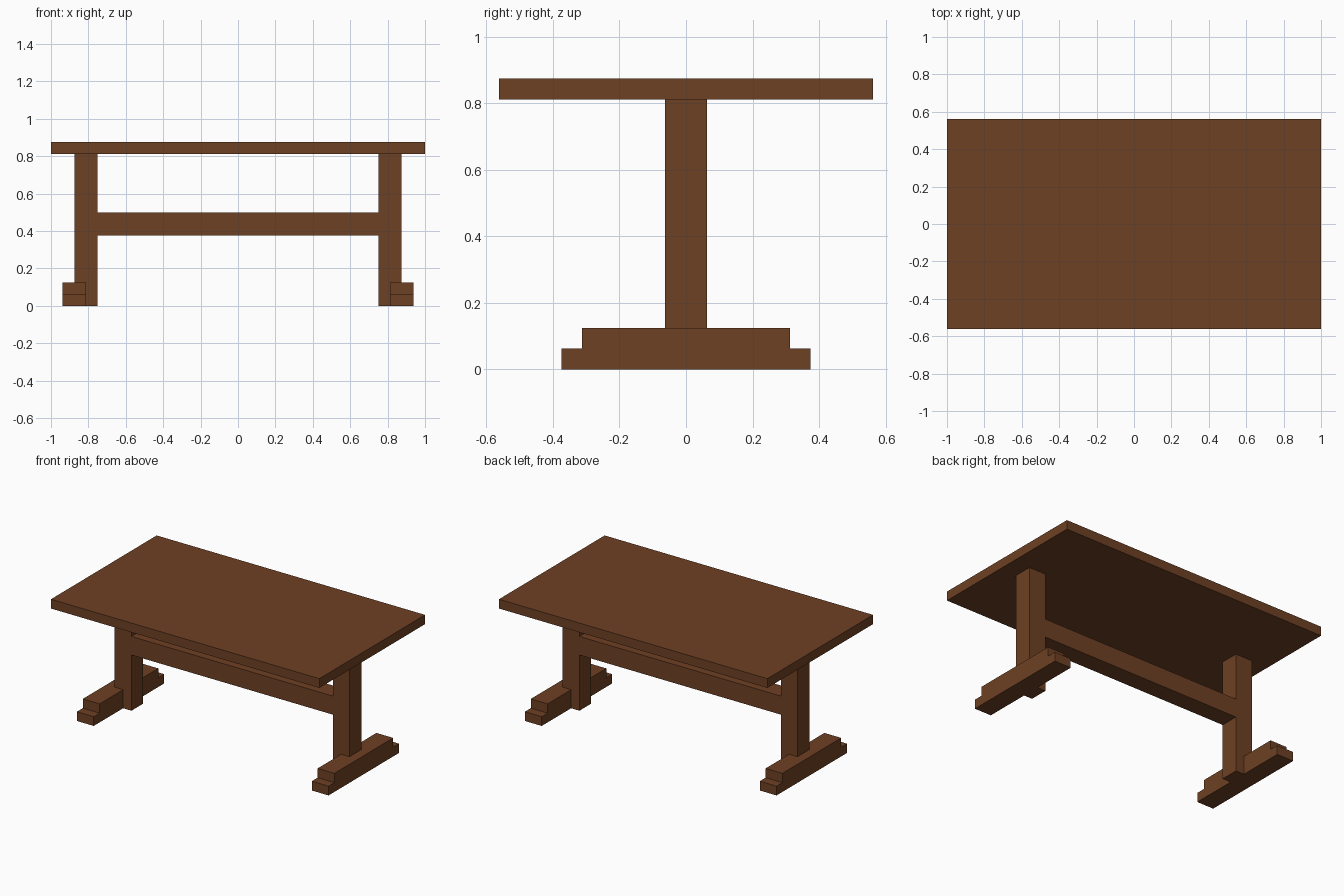
import bpy
import bmesh
from mathutils import Matrix, Vector

cube = bpy.data.objects.get("Cube")
if cube:
    bpy.data.objects.remove(cube, do_unlink=True)

# Brown wood
wood = bpy.data.materials.new("brown wood")
wood.use_nodes = True
color = (0.156, 0.052, 0.017, 1)
wood.diffuse_color = color
bsdf = next(n for n in wood.node_tree.nodes if n.type == "BSDF_PRINCIPLED")
bsdf.inputs["Base Color"].default_value = color
bsdf.inputs["Roughness"].default_value = 0.8


def finish(name, bm):
    bmesh.ops.recalc_face_normals(bm, faces=bm.faces)
    mesh = bpy.data.meshes.new(name)
    bm.to_mesh(mesh)
    bm.free()
    mesh.materials.append(wood)
    obj = bpy.data.objects.new(name, mesh)
    bpy.context.collection.objects.link(obj)
    return obj


def box(name, low, high):
    low, high = Vector(low), Vector(high)
    bm = bmesh.new()
    matrix = Matrix.Translation((low + high) / 2) @ Matrix.Diagonal((*(high - low), 1))
    bmesh.ops.create_cube(bm, size=1, matrix=matrix)
    return finish(name, bm)


def stepped_foot(name, x_low, x_high):
    half = [(0.375, 0), (0.375, 0.0625), (0.3125, 0.0625), (0.3125, 0.125)]
    profile = half + [(-y, z) for y, z in reversed(half)]
    bm = bmesh.new()
    face = bm.faces.new([bm.verts.new((x_low, y, z)) for y, z in profile])
    extruded = bmesh.ops.extrude_face_region(bm, geom=[face], use_keep_orig=True)
    verts = [v for v in extruded["geom"] if isinstance(v, bmesh.types.BMVert)]
    bmesh.ops.translate(bm, verts=verts, vec=(x_high - x_low, 0, 0))
    return finish(name, bm)


T = 0.0625  # half the timber thickness

# Table top and stretcher
box("table_top", (-1, -0.5625, 0.8125), (1, 0.5625, 0.875))
box("stretcher", (-0.75, -T, 0.375), (0.75, T, 0.5))

# Posts and stepped feet at both ends
for side, s in (("left", 1), ("right", -1)):
    post_x = s * 0.8125
    foot_x = s * 0.875
    box(side + "_post", (post_x - T, -T, 0), (post_x + T, T, 0.8125))
    stepped_foot(side + "_foot", foot_x - T, foot_x + T)
